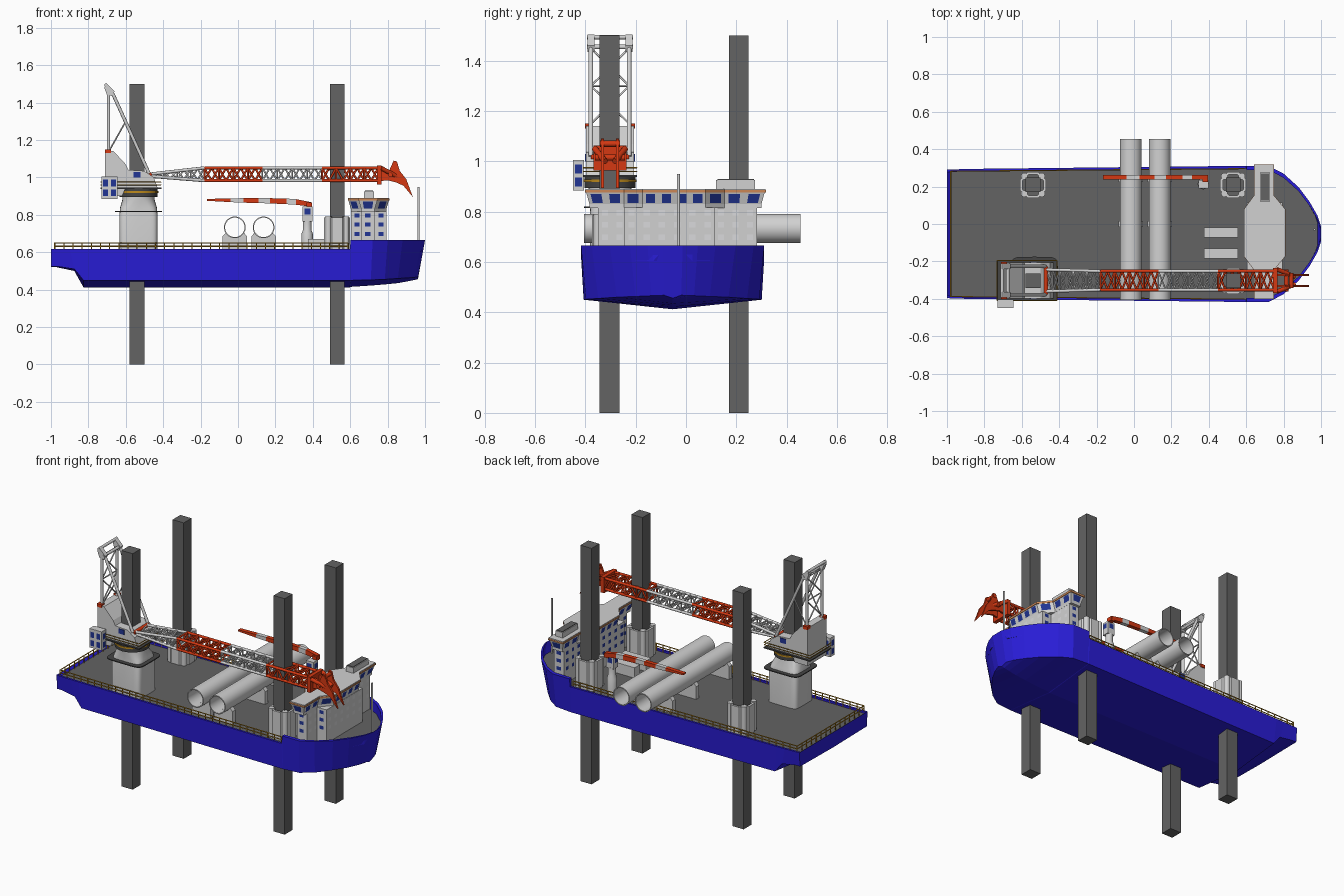
import bpy, bmesh, math
from mathutils import Vector, Matrix

if "Cube" in bpy.data.objects:
    bpy.data.objects.remove(bpy.data.objects["Cube"])

def mat(name, r, g, b):
    m = bpy.data.materials.new(name)
    m.diffuse_color = (r, g, b, 1)
    m.use_nodes = True
    m.node_tree.nodes["Principled BSDF"].inputs["Base Color"].default_value = m.diffuse_color
    return m

BLUE = mat("hull_blue", 0.022, 0.012, 0.68)
DARK = mat("deck_grey", 0.125, 0.125, 0.125)
LIGHT = mat("light_grey", 0.64, 0.64, 0.64)
RED = mat("crane_red", 0.66, 0.04, 0.006)
GLASS = mat("window_blue", 0.015, 0.035, 0.30)
YELLOW = mat("rail_yellow", 0.52, 0.26, 0.012)
TAN = mat("roof_orange", 0.60, 0.24, 0.09)
BLACK = mat("machinery_dark", 0.06, 0.06, 0.06)
PALE = mat("pale_window", 0.70, 0.70, 0.72)
CY = -0.053                                   # hull centre line

def finish(name, bm, *mats, smooth=False):
    bmesh.ops.recalc_face_normals(bm, faces=bm.faces)
    me = bpy.data.meshes.new(name)
    for f in bm.faces:
        f.smooth = smooth
    bm.to_mesh(me)
    bm.free()
    for m in mats:
        me.materials.append(m)
    if smooth:
        me.set_sharp_from_angle(angle=math.radians(35))
    ob = bpy.data.objects.new(name, me)
    bpy.context.collection.objects.link(ob)
    return ob

def loft(name, rings, *mats, cap=True, loop=False, smooth=False, rule=None):
    bm = bmesh.new()
    rv = [[bm.verts.new(p) for p in r] for r in rings]
    n = len(rings[0])
    for i in range(len(rv) if loop else len(rv) - 1):
        a, b = rv[i], rv[(i + 1) % len(rv)]
        for j in range(n):
            f = bm.faces.new((a[j], a[(j + 1) % n], b[(j + 1) % n], b[j]))
            f.material_index = rule(i, j) if rule else 0
    if cap and not loop:
        bm.faces.new(rv[0])
        bm.faces.new(rv[-1])
    return finish(name, bm, *mats, smooth=smooth)

def box(name, x0, x1, y0, y1, z0, z1, m):
    r = lambda z: [(x0, y0, z), (x1, y0, z), (x1, y1, z), (x0, y1, z)]
    return loft(name, [r(z0), r(z1)], m)

def side_prism(name, pts, y0, y1, m):         # x-z outline pushed along y
    return loft(name, [[(x, y, z) for x, z in pts] for y in (y0, y1)], m)

def lathe(name, o, prof, m, seg=32, axis='z', hollow=True, smooth=True, turn=0):
    rings = []
    for r, h in prof:
        ring = []
        for k in range(seg):
            a = 2 * math.pi * (k + turn) / seg
            u, v = r * math.cos(a), r * math.sin(a)
            ring.append((o[0] + u, o[1] + v, h) if axis == 'z' else (o[0] + u, h, o[2] + v))
        rings.append(ring)
    return loft(name, rings, m, loop=hollow, smooth=smooth)

def struts(name, segs, r, m):
    bm = bmesh.new()
    for a, b in segs:
        a, b = Vector(a), Vector(b)
        d = b - a
        M = Matrix.Translation((a + b) / 2) @ d.to_track_quat('Z', 'Y').to_matrix().to_4x4()
        bmesh.ops.create_cone(bm, cap_ends=True, segments=14, radius1=r, radius2=r, depth=d.length, matrix=M)
    return finish(name, bm, m, smooth=True)

def windows(name, low, z0, up, z1, pitch, fill, rows, front):
    """Thin panes along every wall between two matching outlines."""
    bm = bmesh.new()
    n = len(low)
    for i in range(n):
        j = (i + 1) % n
        p = [Vector((*low[i], z0)), Vector((*low[j], z0)), Vector((*up[i], z1)), Vector((*up[j], z1))]
        nor = (p[1] - p[0]).cross(p[2] - p[0]).normalized() * 0.003
        cnt = max(1, round((p[1] - p[0]).length / pitch))
        for k in range(cnt):
            u0, u1 = (k + .5 - fill / 2) / cnt, (k + .5 + fill / 2) / cnt
            for v0, v1 in rows:
                pt = lambda u, v: bm.verts.new(p[0].lerp(p[1], u).lerp(p[2].lerp(p[3], u), v) + nor)
                f = bm.faces.new([pt(u0, v0), pt(u1, v0), pt(u1, v1), pt(u0, v1)])
                f.material_index = 1 if front and nor.x > 0.0015 else 0
    return finish(name, bm, GLASS, PALE)

# Hull: x top, x bottom, half width top, half width bottom, side bottom z, keel z
ST = [(-1, -1, .343, .335, .525, .52), (-.985, -.97, .344, .335, .525, .52),
      (-.9, -.875, .347, .338, .51, .50), (-.84, -.826, .348, .34, .45, .412),
      (.598, .598, .364, .354, .45, .412), (.602, .602, .364, .354, .45, .415),
      (.72, .71, .364, .345, .452, .422), (.80, .785, .322, .296, .455, .428),
      (.88, .855, .25, .222, .46, .435), (.94, .91, .17, .148, .463, .445),
      (.98, .945, .10, .085, .466, .452), (1, .962, .04, .034, .468, .456)]
DECK = .604
hull = []
for i, (xt, xb, ht, hb, zs, zk) in enumerate(ST):
    top = .616 if xt < .6 else .665
    end = i in (0, len(ST) - 1)
    zd, hi = (top if end else DECK), max(ht - (.013 if xt < .6 else .022), .012)
    hull.append([(xt, CY + hi, zd), (xt, CY + hi, top + (.0005 if end else 0)), (xt, CY + ht, top),
                 (xb, CY + hb, zs), (xb, CY, zk), (xb, CY - hb, zs), (xt, CY - ht, top),
                 (xt, CY - hi, top + (.0005 if end else 0)), (xt, CY - hi, zd)])
loft("hull", hull, BLUE, DARK, rule=lambda i, j: 1 if j == 8 and 0 < i < len(ST) - 2 else 0)

# Deck railings along both sides and the stern
rail = []
for s in (-1, 1):
    yy = lambda x: CY + s * (.335 + .014 * (x + 1) / 1.6)
    for k in range(33):
        x = -.98 + k * .049
        rail.append(((x, yy(x), DECK), (x, yy(x), .65)))
    rail += [((-.98, yy(-.98), z), (.588, yy(.588), z)) for z in (.632, .65)]
rail += [((-.98, CY - .335, z), (-.98, CY + .335, z)) for z in (.632, .65)]
rail += [((-.98, CY - .335 + k * .0479, DECK), (-.98, CY - .335 + k * .0479, .65)) for k in range(1, 14)]
struts("deck_railing", rail, .003, YELLOW)

# Four jack-up legs and the housings of three of them
for nx, x in (("aft", -.54), ("fore", .53)):
    for ny, y in (("starboard", -.304), ("port", .209)):
        box(f"{nx}_{ny}_leg", x - .039, x + .039, y - .039, y + .039, 0, 1.5, DARK)
        if (nx, ny) != ("aft", "starboard"):
            lathe(f"{nx}_{ny}_leg_housing", (x, y), [(.075, .6), (.075, .785), (.060, .785), (.060, .6)],
                  LIGHT, seg=8, smooth=False, turn=.5)
            for k in range(4):
                a = math.pi * (k + .5) / 2
                lathe(f"{nx}_{ny}_jack_{k}", (x + .066 * math.cos(a), y + .066 * math.sin(a)),
                      [(.018, .6), (.018, .79)], LIGHT, seg=16, hollow=False)

# Tower tubes lying across the deck, with cradles
for k, x in enumerate((-.017, .137)):
    lathe(f"tower_tube_{k}", (x, 0, .733), [(.058, -.405), (.058, .455), (.052, .455), (.052, -.405)],
          LIGHT, seg=40, axis='y')
    for q, y in enumerate((-.33, .0, .24)):
        side_prism(f"tube_cradle_{k}_{q}", [(x - .065, .60), (x + .065, .60), (x + .065, .685), (x + .048, .705),
                   (x + .02, .682), (x - .02, .682), (x - .048, .705), (x - .065, .685)], y - .015, y + .015, LIGHT)

# Deck containers
for k, y in enumerate((-.045, -.158)):
    box(f"deck_container_{k}", .375, .555, y - .026, y + .026, .60, .67, LIGHT)

# Accommodation: central block, narrow wings, flared bridge and roof
def plan(w, e, yc=-.042):                     # w: growth of the walls, e: wing reach
    a, b, c, d = .655 - w, .735 + w, .60 - w, .797 + w
    return [(a, yc - e), (b, yc - e), (b, yc - .205), (d, yc - .13), (d, yc + .12), (b, yc + .195),
            (b, yc + e), (a, yc + e), (a, yc + .195), (c, yc + .12), (c, yc - .13), (a, yc - .205)]
at = lambda p, z: [(x, y, z) for x, y in p]
rect = lambda x0, x1, y0, y1: [(x0, y0), (x1, y0), (x1, y1), (x0, y1)]
rows = [(.40, .50), (.63, .73), (.85, .95)]
for n, r in (("block", rect(.605, .795, -.247, .116)), ("wings", rect(.66, .73, -.35, .283))):
    loft("accommodation_" + n, [at(r, .60), at(r, .817)], LIGHT)
    windows(f"accommodation_{n}_windows", r, .60, r, .817, .06, .42, rows, True)
low, up = plan(-.004, .342), plan(.010, .355)
loft("bridge", [at(low, .815), at(low, .83), at(up, .878)], LIGHT)
windows("bridge_windows", low, .83, up, .878, .07, .58, [(.1, .85)], False)
loft("bridge_roof_trim", [at(plan(.013, .36), .876), at(plan(.013, .36), .886)], TAN)
loft("bridge_roof", [at(plan(.011, .358), .886), at(plan(.011, .358), .891)], LIGHT)
box("roof_funnel", .675, .727, .12, .275, .89, .925, LIGHT)
box("roof_funnel_top", .68, .722, .125, .27, .925, .929, DARK)
struts("bow_mast", [((.965, -.03, .60), (.965, -.03, .95))], .006, LIGHT)

# Main crane pedestal around the aft starboard leg
PX, PY = -.532, -.302
def rounded(h, e, z, n=32):
    r = []
    for k in range(n):
        c, s = math.cos(2 * math.pi * k / n), math.sin(2 * math.pi * k / n)
        r.append((PX + h * math.copysign(abs(c) ** e, c), PY + .012 * (z < .85) +
                  (h - .01 * (z < .85)) * math.copysign(abs(s) ** e, s), z))
    return r
loft("crane_pedestal", [rounded(.102, .3, .602), rounded(.102, .3, .80), rounded(.098, .5, .84),
                        rounded(.085, 1, .885), rounded(.085, 1, .90)], LIGHT, smooth=True)
loft("pedestal_walkway", [rounded(.125, .3, .815), rounded(.125, .3, .821)], BLACK)
lathe("slewing_ring", (PX, PY), [(.102, .895), (.102, .945)], BLACK, hollow=False)
lathe("slewing_ring_band", (PX, PY), [(.106, .918), (.106, .928), (.09, .928), (.09, .918)], YELLOW)

# Crane machine house, cab and walkway
side_prism("crane_house", [(-.71, .90), (-.71, 1.14), (-.665, 1.14), (-.60, 1.07), (-.585, 1.04), (-.50, 1.035),
                           (-.45, 1.0), (-.43, .945), (-.60, .945), (-.62, .90)], PY - .095, PY + .095, LIGHT)
box("crane_platform", -.735, -.41, PY - .108, PY + .108, .938, .945, BLACK)
prail = []
for z in (.96, .975):
    c = [(-.733, PY - .106, z), (-.733, PY + .106, z), (-.412, PY + .106, z), (-.412, PY - .106, z)]
    prail += [(c[k], c[(k + 1) % 4]) for k in range(4)]
struts("crane_platform_railing", prail, .0025, YELLOW)
CAB = rect(-.73, -.645, -.45, -.405)
loft("crane_cab", [at(CAB, .885), at(CAB, 1.005)], LIGHT)
windows("crane_cab_windows", CAB, .885, CAB, 1.005, .045, .6, [(.12, .42), (.56, .86)], False)
for s in (-1, 1):
    box(f"house_window_{s}", -.56, -.52, PY + s * .097 - .002, PY + s * .097 + .002, 1.0, 1.03, GLASS)
    box(f"house_red_bracket_{s}", -.712, -.68, PY + s * .085 - .015, PY + s * .085 + .015, 1.13, 1.15, RED)

# A-frame with lattice bracing, open head and stays to the boom foot
posts, brace = [], []
for s in (-1, 1):
    y = PY + s * .076
    posts += [((-.692, y, 1.1), (-.692, y, 1.46)), ((-.675, y, 1.46), (-.475, y, 1.02))]
    for z in (1.15, 1.30):
        brace.append(((-.692, PY - s * .076, z), (-.692, PY + s * .076, z + .15)))
        brace.append(((-.692, PY - .076, z + .15), (-.692, PY + .076, z + .15)))
    brace.append(((-.69, y, 1.14), (-.60, y, 1.30)))
    side_prism(f"a_frame_head_{s}", [(-.715, 1.48), (-.705, 1.505), (-.66, 1.46), (-.67, 1.435), (-.70, 1.44)],
               y - .014, y + .014, LIGHT)
struts("a_frame_posts", posts, .009, LIGHT)
struts("a_frame_bracing", brace, .004, LIGHT)
struts("a_frame_head_bars", [((x, PY - .092, z), (x, PY + .092, z)) for x, z in ((-.705, 1.494), (-.675, 1.455))],
       .009, LIGHT)

# Main boom: lattice sections alternating grey and red
def section(x):
    t = min(1, max(0, (x + .47) / .29))
    hz, hy, zc = .006 + .028 * t, .058 - .008 * t, 1.012 + .005 * t
    return [(x, PY - hy, zc - hz), (x, PY + hy, zc - hz), (x, PY + hy, zc + hz), (x, PY - hy, zc + hz)]
for k, (xa, xb, m) in enumerate([(-.47, -.18, LIGHT), (-.18, .13, RED), (.13, .45, LIGHT), (.45, .75, RED)]):
    chords, lace = [], []
    for i in range(4):
        a, b = section(xa + (xb - xa) * i / 4), section(xa + (xb - xa) * (i + 1) / 4)
        mid = section(xa + (xb - xa) * (i + .5) / 4)
        for j in range(4):
            q = (j + 1) % 4
            chords.append((a[j], b[j]))
            lace += [(a[j], mid[q]), (mid[q], b[j]), (a[j], a[q])]
    struts(f"boom_chords_{k}", chords, .0085, m)
    struts(f"boom_lacing_{k}", lace, .0055 if m == RED else .0045, m)
struts("boom_foot_pin", [((-.472, PY - .075, 1.015), (-.472, PY + .075, 1.015))], .012, RED)
box("boom_end_frame", .742, .766, PY - .066, PY + .066, .963, 1.063, RED)
TIP = [(.76, 1.045), (.81, 1.04), (.832, 1.09), (.85, 1.085), (.865, 1.035), (.90, .99), (.935, .895),
       (.885, .955), (.85, .972), (.80, .985), (.76, .98)]
for s in (-1, 1):
    side_prism(f"boom_tip_plate_{s}", TIP, PY + s * .03 - .006, PY + s * .03 + .006, RED)
struts("boom_tip_sheaves", [((.815, PY - .06, 1.015), (.815, PY + .06, 1.015)),
                            ((.84, PY - .04, 1.07), (.84, PY + .04, 1.07)),
                            ((.765, PY - .06, 1.05), (.86, PY - .02, 1.0)),
                            ((.765, PY + .06, 1.05), (.86, PY + .02, 1.0))], .012, RED)

# Small deck crane on the port side with a striped boom
lathe("deck_crane_post", (.37, .215), [(.03, .60), (.03, .70), (.022, .72), (.022, .77)], LIGHT, seg=20, hollow=False)
DC = rect(.345, .397, .19, .235)
loft("deck_crane_cab", [at(DC, .765), at(DC, .845)], LIGHT)
windows("deck_crane_windows", DC, .765, DC, .845, .05, .6, [(.45, .85)], False)
box("deck_crane_knuckle", .365, .395, .225, .262, .84, .866, RED)
KN = [(.39, .856, .012), (.31, .869, .015), (.26, .872, .015), (.17, .875, .014), (.11, .876, .013),
      (.03, .877, .012), (-.04, .878, .010), (-.165, .880, .005)]
for k in range(7):
    rings = [[(x, .25 - .013, z - h), (x, .25 + .013, z - h), (x, .25 + .013, z + h), (x, .25 - .013, z + h)]
             for x, z, h in KN[k:k + 2]]
    loft(f"deck_crane_boom_{k}", rings, LIGHT if k % 2 else RED)
